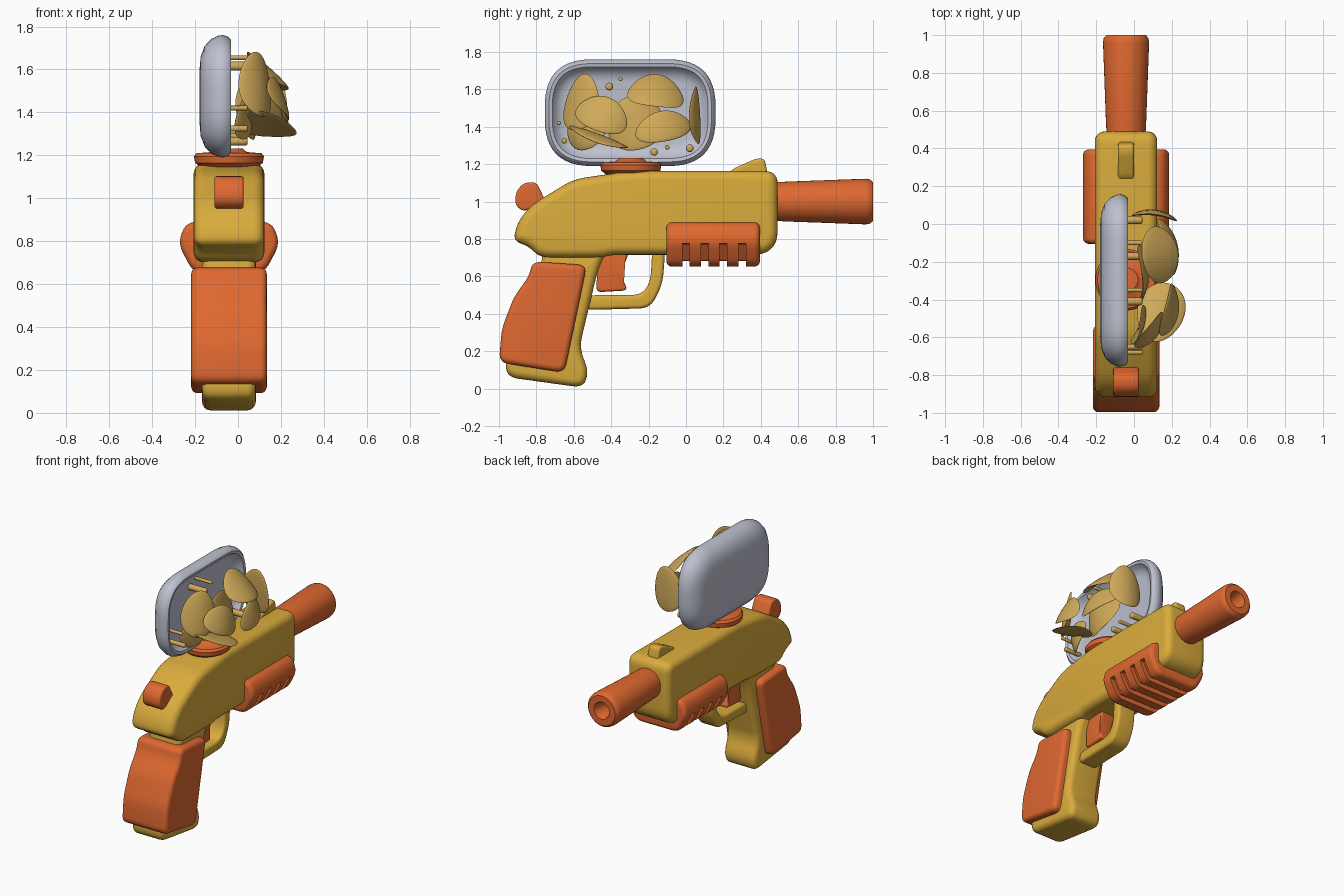
import bpy, bmesh, math
from mathutils import Vector, Matrix

if "Cube" in bpy.data.objects:
    bpy.data.objects.remove(bpy.data.objects["Cube"])

CX = -0.042  # centre plane of the blaster
parts = []


def material(name, rgb):
    m = bpy.data.materials.new(name)
    m.use_nodes = True
    m.diffuse_color = (*rgb, 1)
    node = m.node_tree.nodes["Principled BSDF"]
    node.inputs["Base Color"].default_value = (*rgb, 1)
    node.inputs["Roughness"].default_value = 0.6
    return m


YELLOW = material("mustard yellow", (0.70, 0.41, 0.045))
ORANGE = material("orange", (0.74, 0.14, 0.03))
GREY = material("pale grey", (0.52, 0.54, 0.63))
TAN = material("crisp tan", (0.63, 0.40, 0.10))


def finish(name, bm, mat):
    bmesh.ops.recalc_face_normals(bm, faces=bm.faces)
    mesh = bpy.data.meshes.new(name)
    bm.to_mesh(mesh)
    bm.free()
    mesh.materials.append(mat)
    ob = bpy.data.objects.new(name, mesh)
    bpy.context.collection.objects.link(ob)
    parts.append(ob)
    return ob


def rounded(points, r, steps=6):
    """Replace each corner by a small curve of tangent length r."""
    pts = [Vector(p) for p in points]
    out = []
    for i, p in enumerate(pts):
        a, b = pts[i - 1] - p, pts[(i + 1) % len(pts)] - p
        p0 = p + a.normalized() * min(r, a.length * 0.46)
        p1 = p + b.normalized() * min(r, b.length * 0.46)
        for k in range(steps + 1):
            t = k / steps
            out.append(p0 * (1 - t) ** 2 + p * 2 * t * (1 - t) + p1 * t * t)
    return out


def circle(cx, cy, r, n=40):
    return [Vector((cx + r * math.cos(k * math.tau / n),
                    cy + r * math.sin(k * math.tau / n))) for k in range(n)]


def inward(pts):
    """Inward mitre direction at each outline point."""
    n = len(pts)
    area = sum(pts[i - 1].x * pts[i].y - pts[i].x * pts[i - 1].y for i in range(n))
    s = 1 if area > 0 else -1
    res = []
    for i in range(n):
        e1 = (pts[i] - pts[i - 1]).normalized()
        e2 = (pts[(i + 1) % n] - pts[i]).normalized()
        n1, n2 = Vector((-e1.y, e1.x)), Vector((-e2.y, e2.x))
        res.append((n1 + n2) * s / max(0.4, 1 + n1.dot(n2)))
    return res


def loft(name, outline, layers, mat, axis="X"):
    """Stack inset copies of an outline; layers are (inset, position) pairs."""
    place = {"X": lambda p, t: (t, p.x, p.y),
             "Y": lambda p, t: (p.x, t, p.y),
             "Z": lambda p, t: (p.x, p.y, t)}[axis]
    bm = bmesh.new()
    dirs = inward(outline)
    rings = [[bm.verts.new(place(p + d * off, t)) for p, d in zip(outline, dirs)]
             for off, t in layers]
    n = len(outline)
    for r0, r1 in zip(rings, rings[1:]):
        for i in range(n):
            bm.faces.new((r0[i - 1], r0[i], r1[i], r1[i - 1]))
    bm.faces.new(rings[0])
    bm.faces.new(rings[-1])
    return finish(name, bm, mat)


def soft_layers(lo, hi, bevel, steps=5):
    arc = [(bevel * (1 - math.sin(k / steps * math.pi / 2)),
            bevel * (1 - math.cos(k / steps * math.pi / 2))) for k in range(steps + 1)]
    return [(o, lo + d) for o, d in arc] + [(o, hi - d) for o, d in reversed(arc)]


def slab(name, points, half, bevel, corner, mat, centre=CX):
    return loft(name, rounded(points, corner),
                soft_layers(centre - half, centre + half, bevel), mat)


def cut(target, cutter):
    mod = target.modifiers.new("cut", "BOOLEAN")
    mod.operation, mod.object, mod.solver = "DIFFERENCE", cutter, "EXACT"
    bpy.context.view_layer.objects.active = target
    bpy.ops.object.modifier_apply(modifier=mod.name)
    parts.remove(cutter)
    bpy.data.objects.remove(cutter)


# Main body and raised rear cover
slab("body", [(-0.90, 0.89), (-0.925, 0.79), (-0.84, 0.76), (-0.78, 0.70), (-0.45, 0.70),
              (-0.40, 0.715), (0.42, 0.715), (0.49, 0.78), (0.49, 1.163), (-0.30, 1.163),
              (-0.60, 1.12), (-0.83, 0.98)], 0.165, 0.05, 0.07, YELLOW)
cover = slab("rear_cover", [(-0.915, 0.885), (-0.90, 1.0), (-0.79, 1.12), (-0.66, 1.168),
                            (-0.07, 1.168), (-0.15, 1.02), (-0.24, 0.90), (-0.36, 0.885)],
             0.172, 0.04, 0.07, YELLOW)

# Slanted vents on both sides of the cover
for y in (-0.675, -0.585, -0.495):
    for side in (-1, 1):
        shape = rounded([(y - 0.035, 0.915), (y + 0.01, 0.915),
                         (y + 0.04, 1.07), (y - 0.005, 1.07)], 0.02)
        x = CX + side * 0.172
        cut(cover, loft("vent_cutter", shape, [(0, x - 0.022), (0, x + 0.022)], YELLOW))

# Handle, its orange panel, guard and trigger
slab("handle", [(-0.76, 0.78), (-0.40, 0.78), (-0.47, 0.64), (-0.57, 0.22), (-0.52, 0.09),
                (-0.55, 0.005), (-0.95, 0.06), (-0.97, 0.14), (-0.80, 0.45)],
     0.125, 0.04, 0.06, YELLOW)
slab("handle_panel", [(-0.82, 0.68), (-0.53, 0.66), (-0.65, 0.085), (-1.0, 0.14),
                      (-0.985, 0.32), (-0.92, 0.49), (-0.84, 0.60)],
     0.176, 0.03, 0.05, ORANGE)
slab("trigger_guard", [(-0.11, 0.75), (-0.125, 0.56), (-0.19, 0.43), (-0.55, 0.42),
                       (-0.53, 0.50), (-0.24, 0.50), (-0.19, 0.57), (-0.18, 0.75)],
     0.07, 0.02, 0.06, YELLOW)
slab("trigger", [(-0.47, 0.74), (-0.30, 0.74), (-0.35, 0.61), (-0.31, 0.525), (-0.48, 0.515)],
     0.055, 0.015, 0.03, ORANGE)

# Rear hammer and front sight
slab("hammer", [(-0.87, 0.945), (-0.915, 0.985), (-0.91, 1.05), (-0.87, 1.10),
                (-0.80, 1.105), (-0.75, 1.0)], 0.068, 0.012, 0.03, ORANGE)
slab("front_sight", [(0.21, 1.13), (0.25, 1.175), (0.375, 1.23), (0.42, 1.23), (0.44, 1.13)],
     0.042, 0.014, 0.025, YELLOW)

# Barrel with a bore
loft("barrel", circle(CX, 1.0, 0.122),
     [(0.02, 0.45), (0.015, 0.55), (0, 0.96), (0.004, 0.985), (0.018, 1.0), (0.062, 1.0),
      (0.068, 0.992), (0.07, 0.87)], ORANGE, "Y")

# Fore grip with ribs wrapping under it
section = [(CX + s * a, z) for s, a, z in
           ((-1, 0.20, 0.89), (-1, 0.238, 0.79), (-1, 0.165, 0.652),
            (1, 0.165, 0.652), (1, 0.238, 0.79), (1, 0.20, 0.89))]
grip = loft("fore_grip", rounded(section, 0.05), soft_layers(-0.105, 0.395, 0.03), ORANGE, "Y")
groove = [(CX + s * a, z) for s, a, z in
          ((-1, 0.4, 0.775), (-1, 0.4, 0.5), (1, 0.4, 0.5), (1, 0.4, 0.775),
           (1, 0.195, 0.775), (1, 0.145, 0.682), (-1, 0.145, 0.682), (-1, 0.195, 0.775))]
for i in range(4):
    y = 0.0 + i * 0.1
    cut(grip, loft("groove_cutter", rounded(groove, 0.01, 2),
                   [(0, y - 0.02), (0, y + 0.02)], ORANGE, "Y"))

# Round socket and the tray standing on it
loft("tray_socket", circle(CX, -0.295, 0.163),
     [(0.08, 1.09), (0.05, 1.13), (0.005, 1.165), (0, 1.195), (0.012, 1.21),
      (0.08, 1.215), (0.1, 1.232)], ORANGE, "Z")
loft("tray", rounded([(-0.755, 1.19), (0.158, 1.19), (0.158, 1.76), (-0.755, 1.76)], 0.25, 12),
     [(0.17, -0.18), (0.10, -0.174), (0.05, -0.155), (0.018, -0.125), (0.002, -0.09),
      (0, -0.07), (0.008, -0.045), (0.022, -0.032), (0.04, -0.036), (0.055, -0.06),
      (0.085, -0.085), (0.12, -0.09)], GREY)

# Short pegs on the tray floor
for y, z, r in ((-0.41, 1.615, 0.021), (-0.35, 1.655, 0.011), (-0.68, 1.42, 0.011),
                (-0.65, 1.325, 0.015), (-0.17, 1.265, 0.02), (-0.10, 1.29, 0.012),
                (0.02, 1.285, 0.021)):
    loft("peg", circle(y, z, r, 16), soft_layers(-0.1, 0.045, r * 0.6, 3), TAN)


def crisp(centre, width, height, normal, roll=0, bend=0.25):
    """Thin curved oval crisp facing along its normal."""
    bm = bmesh.new()
    bmesh.ops.create_uvsphere(bm, u_segments=32, v_segments=16, radius=1)
    for v in bm.verts:
        x, y, z = v.co
        x *= 1 - 0.15 * y
        v.co = (x * width, y * height, z * 0.014 + bend * (0.35 - x * x) * width)
    rot = Vector(normal).to_track_quat("Z", "Y").to_matrix().to_4x4()
    bm.transform(Matrix.Translation(centre) @ rot @ Matrix.Rotation(math.radians(roll), 4, "Z"))
    finish("crisp", bm, TAN)


# Pile of crisps leaning in the tray
crisp((0.09, -0.565, 1.53), 0.115, 0.155, (0.75, -0.6, 0.2), -8)
crisp((0.19, -0.45, 1.465), 0.145, 0.10, (0.93, -0.1, 0.35), -22)
crisp((0.05, -0.27, 1.42), 0.155, 0.145, (1, 0, 0.1), 20)
crisp((0.13, -0.16, 1.585), 0.15, 0.13, (0.66, 0.12, 0.74), -10)
crisp((0.19, -0.12, 1.40), 0.155, 0.085, (0.9, 0.2, 0.3), 12)
crisp((0.11, 0.05, 1.46), 0.12, 0.155, (0.12, 1, 0.05), 0)
crisp((0.14, -0.47, 1.34), 0.125, 0.17, (0.1, 0.33, 0.94), 0, 0.15)
crisp((0.03, -0.54, 1.38), 0.11, 0.10, (0.95, -0.3, 0), 30)

# Smooth shading with crisp edges
bpy.ops.object.select_all(action="DESELECT")
for ob in parts:
    ob.select_set(True)
bpy.context.view_layer.objects.active = parts[0]
bpy.ops.object.shade_smooth_by_angle(angle=math.radians(40))
